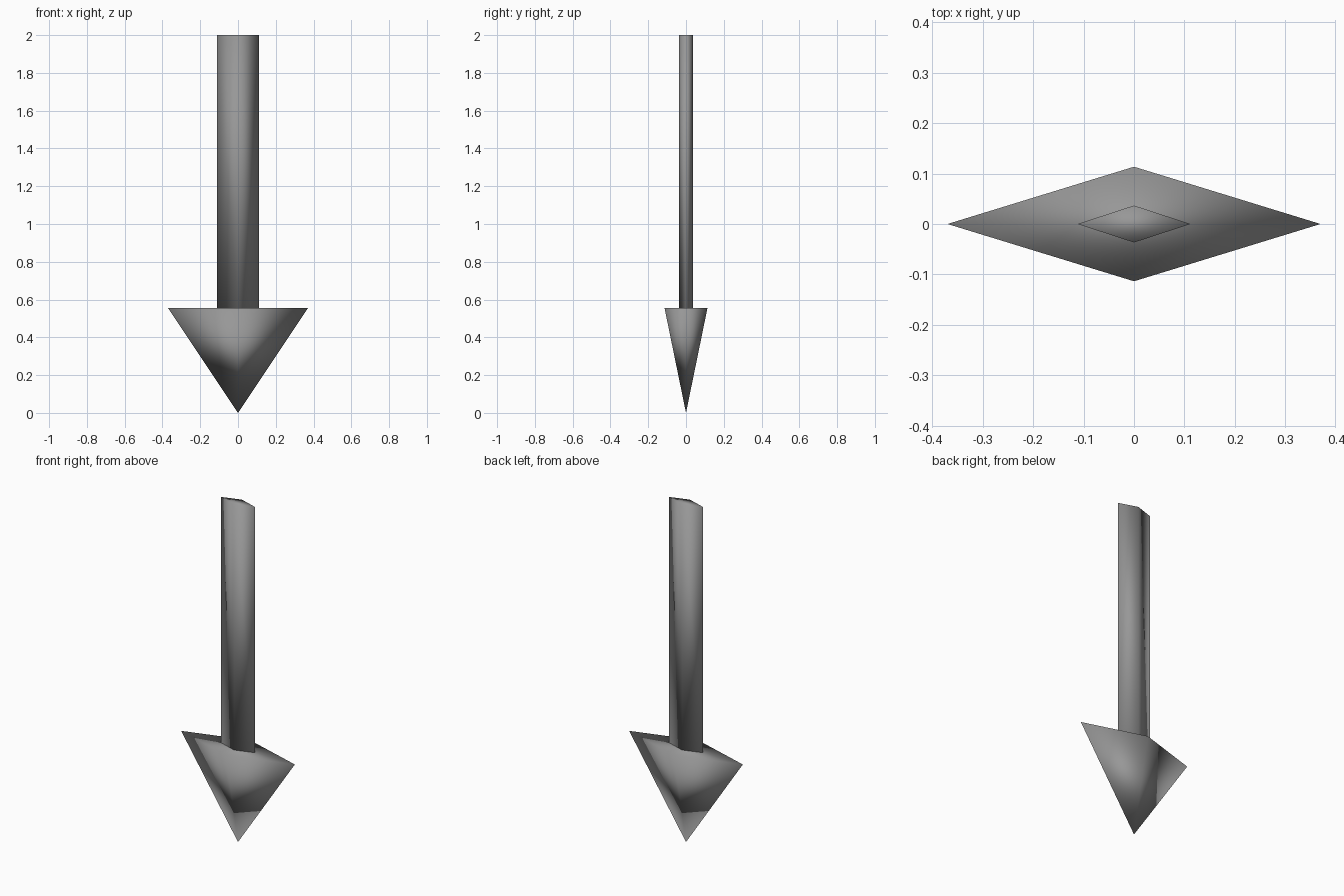
import bpy
import bmesh

cube = bpy.data.objects.get("Cube")
if cube:
    bpy.data.objects.remove(cube, do_unlink=True)

grey = bpy.data.materials.new("mid_grey")
grey.use_nodes = True
colour = (0.31, 0.31, 0.31, 1.0)
grey.diffuse_color = colour
grey.node_tree.nodes["Principled BSDF"].inputs["Base Color"].default_value = colour


def diamond_solid(name, bottom, top, z_low, z_high, flatten):
    """Four-sided tapered solid, squashed in y, smooth-shaded throughout."""
    bm = bmesh.new()
    bmesh.ops.create_cone(bm, cap_ends=True, segments=4, radius1=bottom,
                          radius2=top, depth=z_high - z_low)
    bmesh.ops.remove_doubles(bm, verts=bm.verts, dist=0.0001)
    for v in bm.verts:
        v.co.y *= flatten
        v.co.z += (z_low + z_high) / 2
    bmesh.ops.recalc_face_normals(bm, faces=bm.faces)
    for f in bm.faces:
        f.smooth = True
    mesh = bpy.data.meshes.new(name)
    bm.to_mesh(mesh)
    bm.free()
    mesh.materials.append(grey)
    obj = bpy.data.objects.new(name, mesh)
    bpy.context.collection.objects.link(obj)
    return obj


# Pointed head, tip on the ground
head_top = 0.555
diamond_solid("arrow_head", 0, 0.37, 0, head_top, 0.307)

# Slim shaft standing on the head
diamond_solid("arrow_shaft", 0.112, 0.112, head_top, 2, 0.327)
